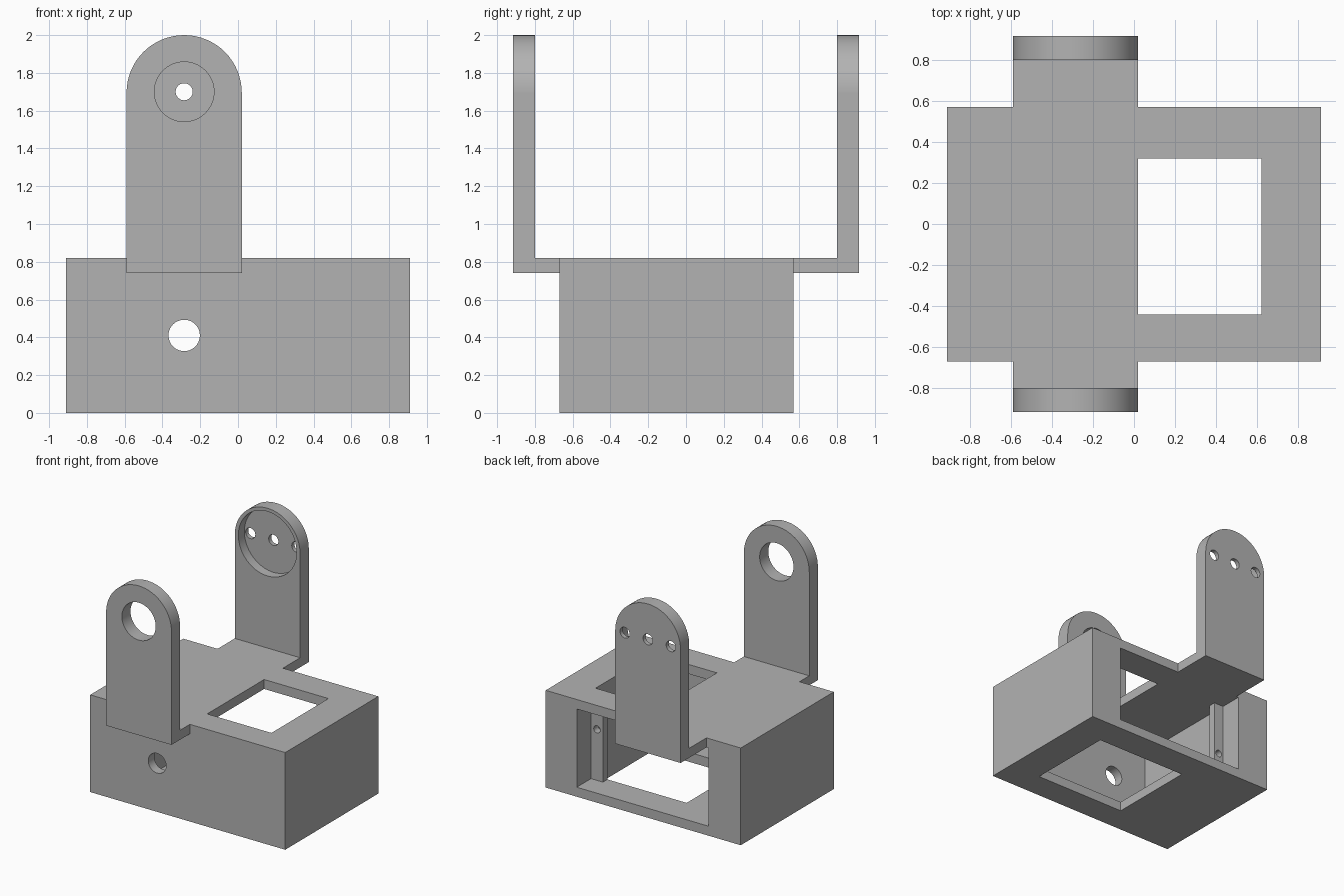
import bpy, math

if "Cube" in bpy.data.objects:
    bpy.data.objects.remove(bpy.data.objects["Cube"], do_unlink=True)

grey = bpy.data.materials.new("plain grey")
grey.use_nodes = True
colour = (0.45, 0.45, 0.45, 1)
grey.diffuse_color = colour
grey.node_tree.nodes["Principled BSDF"].inputs["Base Color"].default_value = colour

ARM_X, ARM_R, PIVOT_Z = -0.285, 0.305, 1.695
WALL = 0.08


def box(name, x, y, z):
    """Box from (min, max) pairs."""
    bpy.ops.mesh.primitive_cube_add(size=1)
    ob = bpy.context.object
    ob.name = name
    for v in ob.data.vertices:
        v.co = [p[0] if c < 0 else p[1] for c, p in zip(v.co, (x, y, z))]
    ob.data.materials.append(grey)
    return ob


def rod(name, x, z, r, y):
    """Cylinder along y."""
    bpy.ops.mesh.primitive_cylinder_add(
        vertices=64, radius=r, depth=y[1] - y[0],
        location=(x, sum(y) / 2, z), rotation=(math.pi / 2, 0, 0))
    ob = bpy.context.object
    ob.name = name
    ob.data.materials.append(grey)
    return ob


def combine(target, tools, operation):
    """Apply boolean tools to the target, then remove them."""
    for tool in tools:
        tool.hide_render = True
        mod = target.modifiers.new("bool", "BOOLEAN")
        mod.operation, mod.solver, mod.object = operation, "EXACT", tool
        bpy.context.view_layer.objects.active = target
        bpy.ops.object.modifier_apply(modifier=mod.name)
        bpy.data.objects.remove(tool, do_unlink=True)


def smooth(ob):
    bpy.ops.object.select_all(action="DESELECT")
    ob.select_set(True)
    bpy.context.view_layer.objects.active = ob
    bpy.ops.object.shade_smooth_by_angle(angle=math.radians(30))


# Housing: hollow box open at the back, with the bracket crossbar on its top
body = box("housing", (-0.91, 0.91), (-0.67, 0.57), (0, 0.82))
crossbar = box("crossbar", (ARM_X - ARM_R, ARM_X + ARM_R), (-0.86, 0.86), (0.74, 0.82))
combine(body, [crossbar], "UNION")
combine(body, [
    box("cavity", (-0.61, 0.62), (-0.59, 0.7), (WALL, 0.74)),
    box("top_window", (0.02, 0.62), (-0.44, 0.32), (0.6, 0.9)),
    box("floor_window", (-0.23, 0.62), (-0.44, 0.32), (-0.1, 0.2)),
    rod("cable_hole", ARM_X, 0.41, 0.083, (-0.8, -0.5)),
], "DIFFERENCE")
smooth(body)

# Screw tabs on both inner side walls
for name, x, hole_x, hole_z in (("left_tab", (0.51, 0.63), 0.565, 0.51),
                                ("right_tab", (-0.62, -0.52), -0.565, 0.29)):
    tab = box(name, x, (0.32, 0.38), (0.07, 0.75))
    combine(tab, [rod("screw_hole", hole_x, hole_z, 0.03, (0.2, 0.5))], "DIFFERENCE")
    smooth(tab)


# Round-topped upright arms
def arm(name, y, cutters):
    ob = box(name, (ARM_X - ARM_R, ARM_X + ARM_R), y, (0.74, PIVOT_Z))
    combine(ob, [rod("round_top", ARM_X, PIVOT_Z, ARM_R, y)], "UNION")
    combine(ob, cutters, "DIFFERENCE")
    smooth(ob)


arm("front_arm", (-0.915, -0.80),
    [rod("bearing_hole", ARM_X, PIVOT_Z + 0.005, 0.158, (-1, -0.7))])
arm("back_arm", (0.80, 0.915),
    [rod("horn_pocket", ARM_X, PIVOT_Z + 0.005, 0.272, (0.7, 0.88))]
    + [rod("horn_hole", ARM_X + dx, PIVOT_Z + 0.005, 0.045, (0.7, 1))
       for dx in (-0.215, 0, 0.215)])
